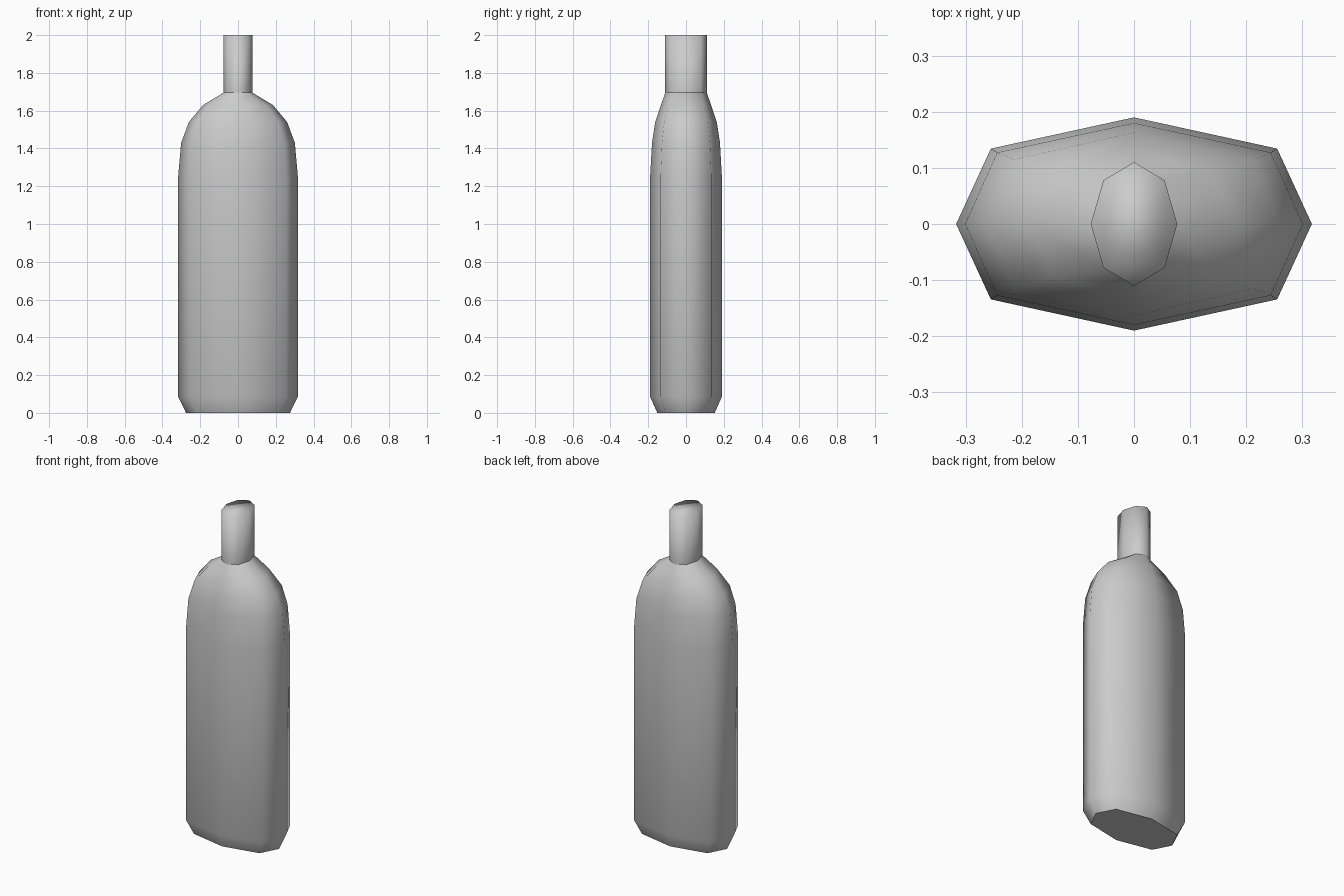
import bpy
import bmesh
import math

cube = bpy.data.objects.get("Cube")
if cube:
    bpy.data.objects.remove(cube, do_unlink=True)

grey = bpy.data.materials.new("plain grey")
grey.use_nodes = True
colour = (0.6, 0.6, 0.6, 1)
grey.diffuse_color = colour
grey.node_tree.nodes["Principled BSDF"].inputs["Base Color"].default_value = colour


def ring(bm, z, half_width, half_depth, diagonal):
    """Eight-sided ring; diagonal is the corner's share of the half width."""
    points = []
    for i in range(8):
        c, s = math.cos(i * math.pi / 4), math.sin(i * math.pi / 4)
        if i % 2:
            c = math.copysign(diagonal, c)
        points.append(bm.verts.new((half_width * c, half_depth * s, z)))
    return points


def loft(name, profile, cap_bottom=False, cap_top=False):
    bm = bmesh.new()
    rings = [ring(bm, *row) for row in profile]
    for low, high in zip(rings, rings[1:]):
        for i in range(8):
            j = (i + 1) % 8
            bm.faces.new((low[i], low[j], high[j], high[i]))
    if cap_bottom:
        bm.faces.new(rings[0][::-1])
    if cap_top:
        bm.faces.new(rings[-1])
    for face in bm.faces:
        face.smooth = True
    mesh = bpy.data.meshes.new(name)
    bm.to_mesh(mesh)
    bm.free()
    mesh.materials.append(grey)
    obj = bpy.data.objects.new(name, mesh)
    bpy.context.collection.objects.link(obj)
    return obj


# Bottle body: bevelled base, straight sides, rounded shoulders
# Each row: height, half width, half depth, corner share
body = loft("bottle_body", [
    (0, 0.275, 0.152, 0.8),
    (0.085, 0.317, 0.19, 0.805),
    (1.25, 0.317, 0.19, 0.805),
    (1.43, 0.301, 0.18, 0.81),
    (1.54, 0.26, 0.163, 0.82),
    (1.63, 0.185, 0.133, 0.77),
    (1.695, 0.077, 0.11, 0.71),
], cap_bottom=True)

# Neck with a closed, softly shaded top
neck = loft("bottle_neck", [
    (1.695, 0.077, 0.11, 0.71),
    (2, 0.077, 0.11, 0.71),
], cap_top=True)

# Keep the base edge sharp while the sides stay smooth
bpy.ops.object.select_all(action="DESELECT")
body.select_set(True)
bpy.context.view_layer.objects.active = body
bpy.ops.object.shade_smooth_by_angle(angle=math.radians(57))
